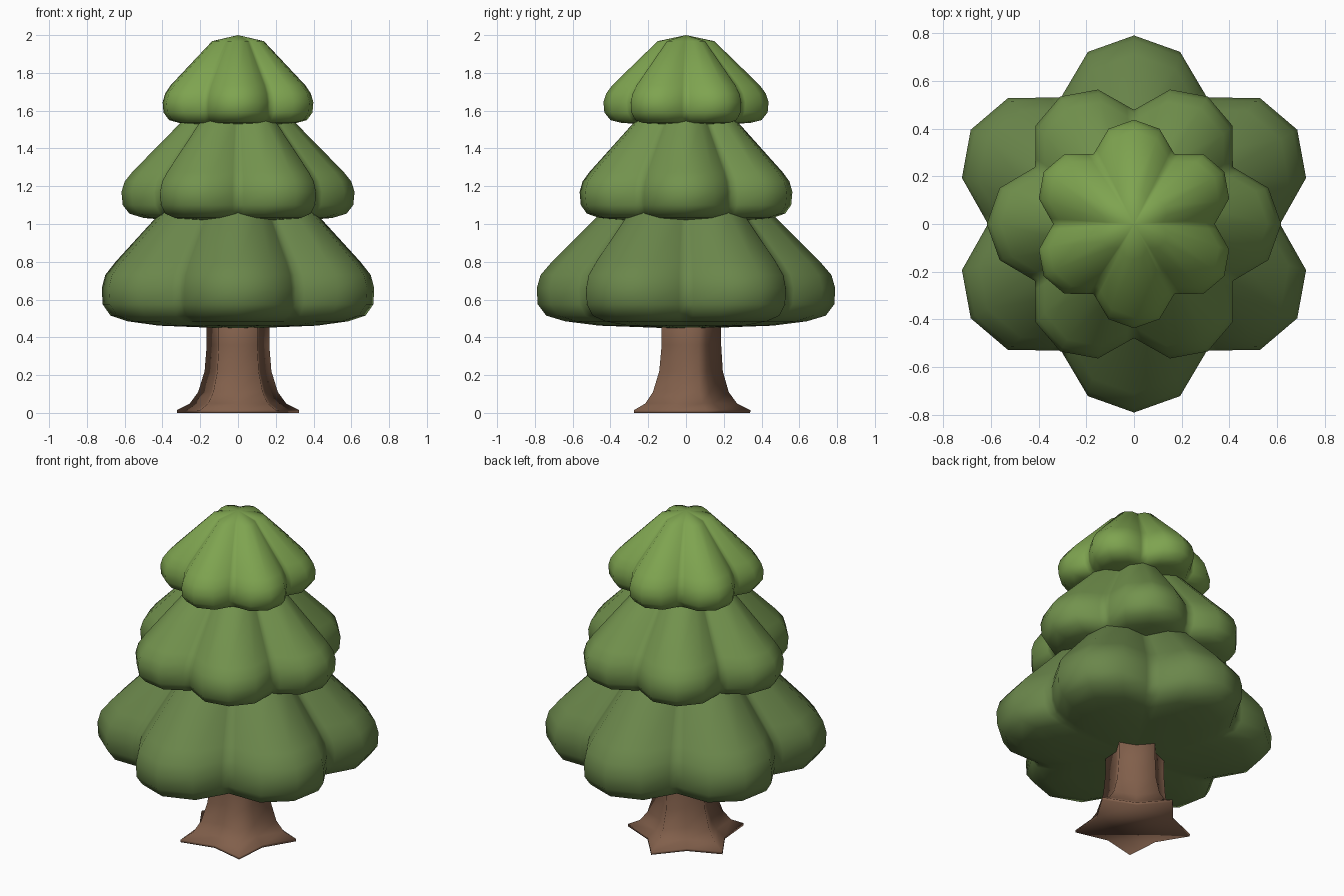
import bpy, bmesh, math

if "Cube" in bpy.data.objects:
    bpy.data.objects.remove(bpy.data.objects["Cube"])


def make_lobed_solid(name, profile, section, lobes, start, color, angle,
                     apex=None, base=None, lean=0.0):
    """Stack of lobed rings: profile holds (radius, z), section holds (degrees, radius ratio)
    within one lobe. lean shifts the top in y."""
    bm = bmesh.new()
    points = [(math.radians(start + 360 * k / lobes + d), s)
              for k in range(lobes) for d, s in section]
    n = len(points)
    z0, z1 = profile[0][1], profile[-1][1]
    rings = []
    for r, z in profile:
        shift = lean * min(1, 2 * (z - z0) / (z1 - z0))
        rings.append([bm.verts.new((r * s * math.cos(a), r * s * math.sin(a) + shift, z))
                      for a, s in points])
    for lo, hi in zip(rings, rings[1:]):
        for i in range(n):
            j = (i + 1) % n
            bm.faces.new((lo[i], lo[j], hi[j], hi[i]))
    # close both ends with a fan to a pole, or one flat face
    for ring, pole in ((rings[0], base), (rings[-1], apex)):
        if pole is None:
            bm.faces.new(ring)
        else:
            v = bm.verts.new((0, 0, pole))
            for i in range(n):
                bm.faces.new((ring[i], ring[(i + 1) % n], v))
    bmesh.ops.recalc_face_normals(bm, faces=bm.faces)
    mesh = bpy.data.meshes.new(name)
    bm.to_mesh(mesh)
    bm.free()
    obj = bpy.data.objects.new(name, mesh)
    bpy.context.collection.objects.link(obj)
    mat = bpy.data.materials.new(name + "_color")
    mat.diffuse_color = (*color, 1)
    mat.use_nodes = True
    mat.node_tree.nodes["Principled BSDF"].inputs["Base Color"].default_value = mat.diffuse_color
    mesh.materials.append(mat)
    bpy.ops.object.select_all(action='DESELECT')
    obj.select_set(True)
    bpy.context.view_layer.objects.active = obj
    bpy.ops.object.shade_smooth_by_angle(angle=math.radians(angle))
    return obj


# One foliage lobe: tip, shoulder, narrow valley, shoulder
LOBE = ((0, 1.0), (15, 0.945), (26.5, 0.804), (30, 0.775), (33.5, 0.804), (45, 0.945))

# Trunk with five flared roots
make_lobed_solid("trunk",
                 [(0.34, 0.0), (0.34, 0.015), (0.268, 0.05), (0.222, 0.11),
                  (0.186, 0.22), (0.174, 0.36), (0.174, 0.6)],
                 ((0, 1.0), (36, 0.67)), 5, 90, (0.22, 0.115, 0.07), 120, lean=0.012)

# Bottom foliage tier
make_lobed_solid("lower_foliage",
                 [(0.46, 0.462), (0.64, 0.485), (0.74, 0.515), (0.785, 0.575), (0.79, 0.66),
                  (0.77, 0.73), (0.71, 0.80), (0.45, 1.06), (0.27, 1.23)],
                 LOBE, 6, 90, (0.145, 0.24, 0.07), 60, apex=1.29, base=0.445)

# Middle foliage tier
make_lobed_solid("middle_foliage",
                 [(0.36, 1.02), (0.5, 1.032), (0.575, 1.055), (0.61, 1.1), (0.617, 1.17),
                  (0.6, 1.225), (0.56, 1.275), (0.3, 1.54), (0.21, 1.63)],
                 LOBE, 6, 0, (0.17, 0.29, 0.075), 60, apex=1.68, base=1.01)

# Top foliage tier
make_lobed_solid("upper_foliage",
                 [(0.25, 1.53), (0.34, 1.535), (0.4, 1.55), (0.432, 1.59), (0.437, 1.645),
                  (0.423, 1.69), (0.39, 1.735), (0.15, 1.968)],
                 LOBE, 6, 90, (0.21, 0.37, 0.08), 60, apex=2.0, base=1.525)
